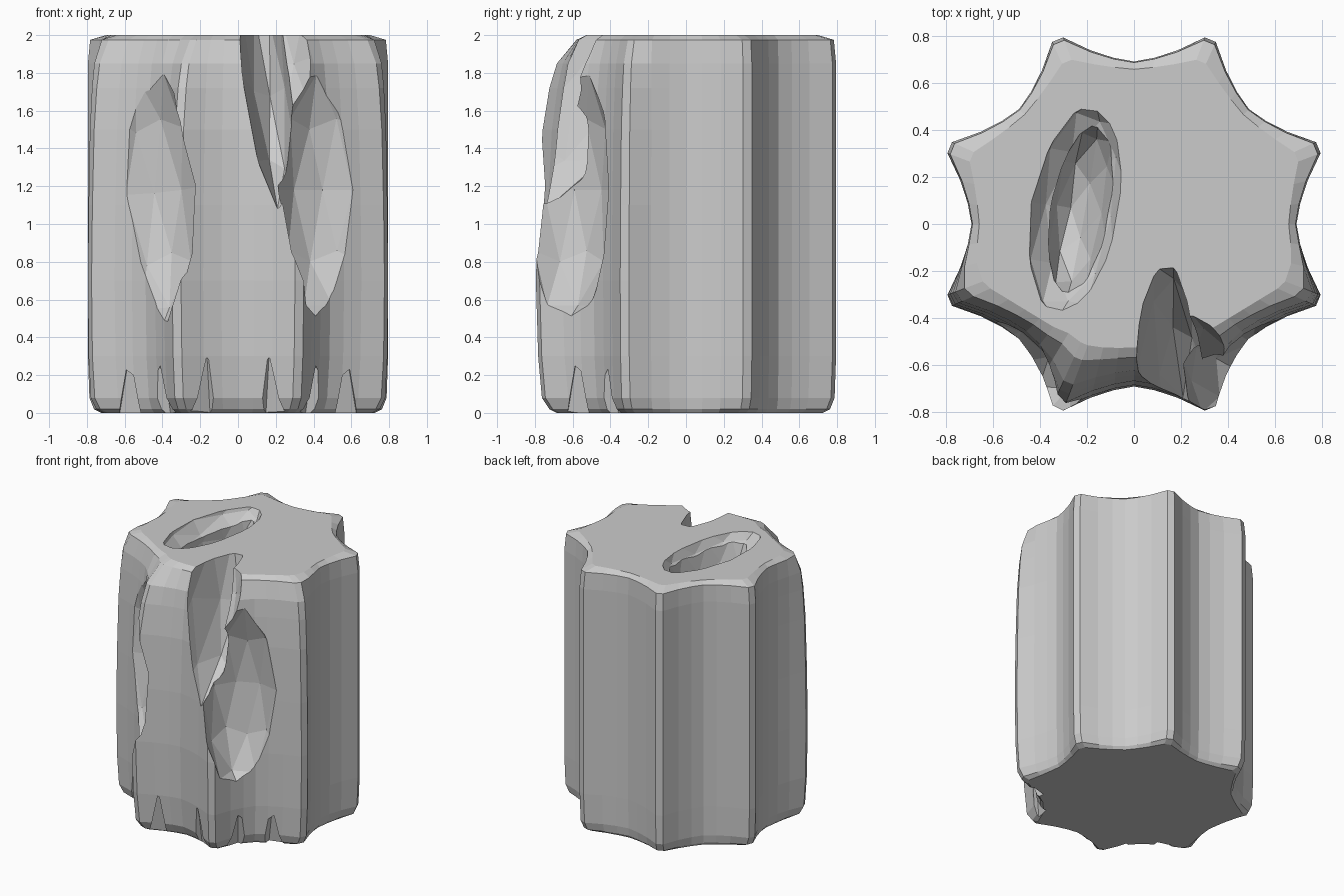
import bpy, bmesh, math
from mathutils import Matrix, Euler

if "Cube" in bpy.data.objects:
    bpy.data.objects.remove(bpy.data.objects["Cube"])


def lerp_table(table, z):
    for (a, va), (b, vb) in zip(table, table[1:]):
        if z <= b:
            return va + (vb - va) * (z - a) / (b - a)
    return table[-1][1]


# One flute of the eight-pointed outline: (angle, radius), blunt ridges at the ends
FLUTE = [(-20.8, .85), (-14, .762), (-7, .713), (0, .692), (7, .713), (14, .762), (20.8, .85)]
OUTLINE = [(math.radians(45 * k + a), r) for k in range(8) for a, r in FLUTE]
SEG = len(OUTLINE)

# Scale with height: crisp sides and back, worn front (valleys and ridges wear differently)
CRISP = [(0, .91), (.02, .96), (.08, .99), (.3, 1), (1.85, 1), (1.975, .985), (2, .88)]
VALLEY = [(0, .88), (.02, .91), (.08, .95), (.3, .985), (.7, 1), (1.1, .99), (1.5, .965),
          (1.72, .93), (1.85, .90), (1.975, .82), (2, .76)]
RIDGE = [(0, .86), (.02, .91), (.08, .96), (.3, .985), (.7, 1), (1.1, .985), (1.5, .955),
         (1.72, .91), (1.85, .86), (1.975, .73), (2, .65)]
LEVELS = [z for z, _ in RIDGE]

bm = bmesh.new()
rings = []
for z in LEVELS:
    ring = []
    for a, r in OUTLINE:
        w = min(1, max(0, (-r * math.sin(a) - .15) / .5))
        k = (r - .692) / .158
        crisp = 1 - (1 - lerp_table(CRISP, z)) * (.4 + .6 * k)
        worn = lerp_table(VALLEY, z) * (1 - k) + lerp_table(RIDGE, z) * k
        s = crisp * (1 - w) + worn * w
        ring.append(bm.verts.new((r * s * math.cos(a), r * s * math.sin(a), z)))
    rings.append(ring)
for lo, hi in zip(rings, rings[1:]):
    for i in range(SEG):
        j = (i + 1) % SEG
        bm.faces.new((lo[i], lo[j], hi[j], hi[i]))
bm.faces.new(rings[0][::-1])
bm.faces.new(rings[-1])
mesh = bpy.data.meshes.new("fluted_column_stump")
bm.to_mesh(mesh)
bm.free()
column = bpy.data.objects.new("fluted_column_stump", mesh)
bpy.context.collection.objects.link(column)


# Cut a shape (faceted ellipsoid or pointed wedge) out of the stone
def cut(name, center, radii, tilt=(0, 0, 0), wedge=False):
    b = bmesh.new()
    rot = Euler([math.radians(t) for t in tilt]).to_matrix().to_4x4()
    place = Matrix.Translation(center) @ rot @ Matrix.Diagonal((*radii, 1))
    if wedge:
        bmesh.ops.create_cone(b, cap_ends=True, segments=4, radius1=1, radius2=0,
                              depth=2, matrix=place)
    else:
        bmesh.ops.create_icosphere(b, subdivisions=2, radius=1, matrix=place)
    m = bpy.data.meshes.new(name)
    b.to_mesh(m)
    b.free()
    cutter = bpy.data.objects.new(name, m)
    bpy.context.collection.objects.link(cutter)
    cutter.hide_render = True
    mod = column.modifiers.new(name, 'BOOLEAN')
    mod.operation = 'DIFFERENCE'
    mod.solver = 'EXACT'
    mod.object = cutter
    bpy.context.view_layer.objects.active = column
    bpy.ops.object.modifier_apply(modifier=name)
    bpy.data.objects.remove(cutter)


# Top pit with a softer dished rim
cut("top_pit_rim", (-.25, .06, 2.06), (.20, .48, .20), (0, 8, -10))
cut("top_pit", (-.22, .06, 2.0), (.13, .38, .36), (0, 8, -10))

# Long gouges in the two front corner flutes
cut("left_gouge", (-.46, -.64, 1.18), (.26, .24, .73), (0, -6, -42))
cut("right_gouge", (.47, -.64, 1.18), (.27, .26, .72), (0, 0, 42))

# Split running down from the top into the right gouge
cut("top_notch", (.15, -.74, 1.86), (.14, .54, .86), (-20, -6, 0))
cut("notch_shoulder", (.32, -.70, 1.95), (.17, .32, .50), (-20, 8, 25))

# Pointed chips along the worn foot: (angle, surface radius)
for n, (a, r) in enumerate([(-145, .70), (-125, .70), (-103, .735), (-77, .735), (-55, .70), (-35, .70)]):
    t = math.radians(a)
    cut(f"foot_chip_{n}", (r * math.cos(t), r * math.sin(t), .11), (.10, .12, .21), (0, 0, a), True)

column.data.polygons.foreach_set("use_smooth", [False] * len(column.data.polygons))
